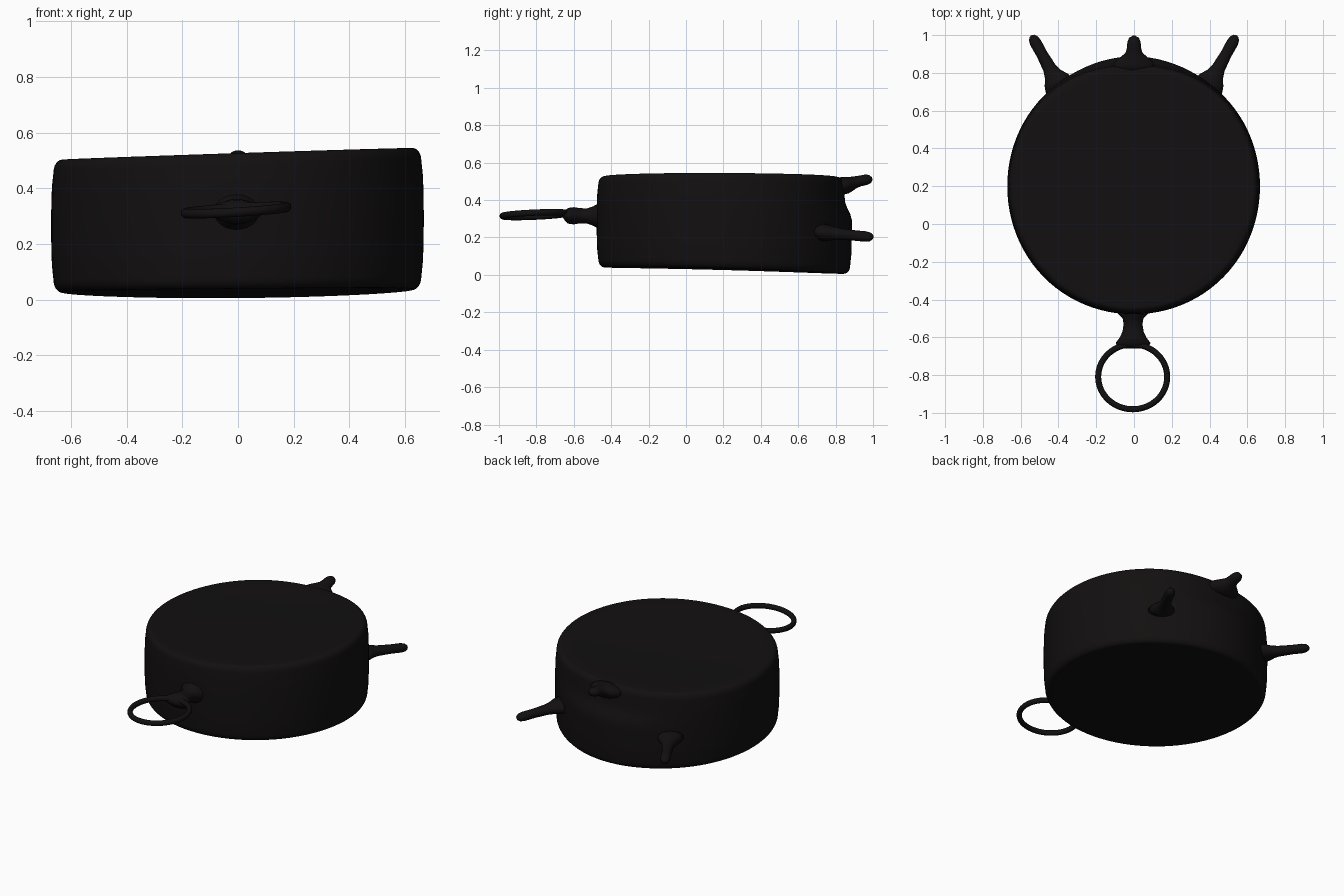
import bpy, bmesh
from math import sin, cos, pi
from mathutils import Vector, Matrix

if "Cube" in bpy.data.objects:
    bpy.data.objects.remove(bpy.data.objects["Cube"])

dark = bpy.data.materials.new("dark_metal")
dark.diffuse_color = (0.006, 0.005, 0.005, 1)
dark.use_nodes = True
dark.node_tree.nodes["Principled BSDF"].inputs["Base Color"].default_value = dark.diffuse_color


def finish(bm, name):
    bmesh.ops.recalc_face_normals(bm, faces=bm.faces)
    me = bpy.data.meshes.new(name)
    bm.to_mesh(me)
    bm.free()
    ob = bpy.data.objects.new(name, me)
    bpy.context.collection.objects.link(ob)
    me.materials.append(dark)
    for p in me.polygons:
        p.use_smooth = True
    return ob


def skin(bm, rings):
    """Bridge a list of vertex rings; cap both ends."""
    n = len(rings[0])
    for a, b in zip(rings, rings[1:]):
        for i in range(n):
            j = (i + 1) % n
            bm.faces.new((a[i], a[j], b[j], b[i]))
    bm.faces.new(rings[0])
    bm.faces.new(rings[-1])


def stem(name, stations, n=24):
    """Stem through stations (x, y, z, half width, half height)."""
    bm = bmesh.new()
    pts = [Vector(s[:3]) for s in stations]
    d = (pts[-1] - pts[0]).normalized()
    side = d.cross(Vector((0, 0, 1))).normalized()
    up = side.cross(d)
    rings = []
    for p, s in zip(pts, stations):
        rings.append([bm.verts.new(p + side * s[3] * cos(2 * pi * i / n)
                                   + up * s[4] * sin(2 * pi * i / n)) for i in range(n)])
    skin(bm, rings)
    return finish(bm, name)


def step(t):
    t = min(1, max(0, t))
    return t * t * (3 - 2 * t)


# Drum body: lathed profile (radius, height fraction), slightly dished and tilted
R, CY, N = 0.669, 0.2, 96
corner = [(0.94 + 0.047 * sin(a), 0.09 - 0.09 * cos(a)) for a in [k * pi / 12 for k in range(7)]]
lower = [(0.1, 0.0), (0.3, 0.0), (0.5, 0.0), (0.7, 0.0), (0.85, 0.0)] + corner
wall = [(1 - 0.05 * (h - 0.5) ** 2, h) for h in [0.2 + 0.06 * k for k in range(11)]]
profile = lower + wall + [(r, 1 - h) for r, h in reversed(lower)]
bm = bmesh.new()
rings = []
for r, h in profile:
    ring = []
    dish = 0.012 * max(0, 1 - (r / 0.9) ** 2)
    for i in range(N):
        a = 2 * pi * i / N
        rr = R * r * (1 + 0.008 * sin(2 * a) ** 2)
        x, y = rr * cos(a), rr * sin(a)
        bottom = 0.023 + 0.008 * x - 0.027 * y + 0.02 * x * x + dish
        top = 0.524 + 0.033 * x - 0.004 * y - dish
        # rear wall swells below the upper peg; front wall sits slightly forward
        lean = max(0, sin(a)) ** 8 * r * (0.018 - 0.036 * step((h - 0.55) / 0.22))
        lean -= 0.009 * max(0, -sin(a)) ** 3 * r
        ring.append(bm.verts.new((x - 0.002, y + CY + lean, bottom + (top - bottom) * h)))
    rings.append(ring)
skin(bm, rings)
finish(bm, "drum_body")

# Two rear side pegs, low on the wall
for sx, label in ((-1, "left"), (1, "right")):
    path = [(0, 0.085, 0.050), (0.045, 0.070, 0.042), (0.08, 0.048, 0.035), (0.12, 0.036, 0.031),
            (0.20, 0.030, 0.028), (0.27, 0.031, 0.028), (0.295, 0.026, 0.024),
            (0.31, 0.015, 0.014), (0.315, 0.004, 0.004)]
    stem(label + "_peg", [(sx * (0.39 + 0.485 * t), 0.722 + 0.88 * t, 0.228 - 0.085 * t, w, h)
                          for t, w, h in path])

# Rear centre peg, high on the wall
stem("rear_peg", [(0, 0.80, 0.47, 0.12, 0.05), (0, 0.86, 0.48, 0.10, 0.045),
                  (0, 0.885, 0.487, 0.07, 0.038), (0, 0.905, 0.495, 0.045, 0.032),
                  (0, 0.93, 0.502, 0.038, 0.029), (0, 0.965, 0.509, 0.035, 0.028),
                  (0, 0.985, 0.513, 0.026, 0.022), (0, 0.996, 0.514, 0.008, 0.007)])

# Front neck that carries the ring
stem("front_neck", [(-0.005, -0.43, 0.315, 0.10, 0.08), (-0.005, -0.475, 0.315, 0.08, 0.064),
                    (-0.005, -0.50, 0.315, 0.055, 0.050), (-0.005, -0.53, 0.315, 0.050, 0.040),
                    (-0.005, -0.57, 0.316, 0.056, 0.041), (-0.005, -0.60, 0.316, 0.070, 0.046),
                    (-0.005, -0.63, 0.316, 0.092, 0.042), (-0.005, -0.647, 0.318, 0.085, 0.028),
                    (-0.005, -0.66, 0.319, 0.04, 0.010)])

# Pull ring, slightly tilted
bm = bmesh.new()
M, K = 64, 14
tilt = Matrix.Rotation(-0.06, 3, 'Y') @ Matrix.Rotation(0.045, 3, 'X')
loops = []
for i in range(M):
    a = 2 * pi * i / M
    loops.append([bm.verts.new(tilt @ Vector(((0.183 + 0.016 * cos(b)) * cos(a),
                                              (0.172 + 0.016 * cos(b)) * sin(a), 0.017 * sin(b)))
                               + Vector((-0.007, -0.809, 0.322)))
                  for b in [2 * pi * k / K for k in range(K)]])
for i in range(M):
    p, q = loops[i], loops[(i + 1) % M]
    for k in range(K):
        m = (k + 1) % K
        bm.faces.new((p[k], p[m], q[m], q[k]))
finish(bm, "pull_ring")
